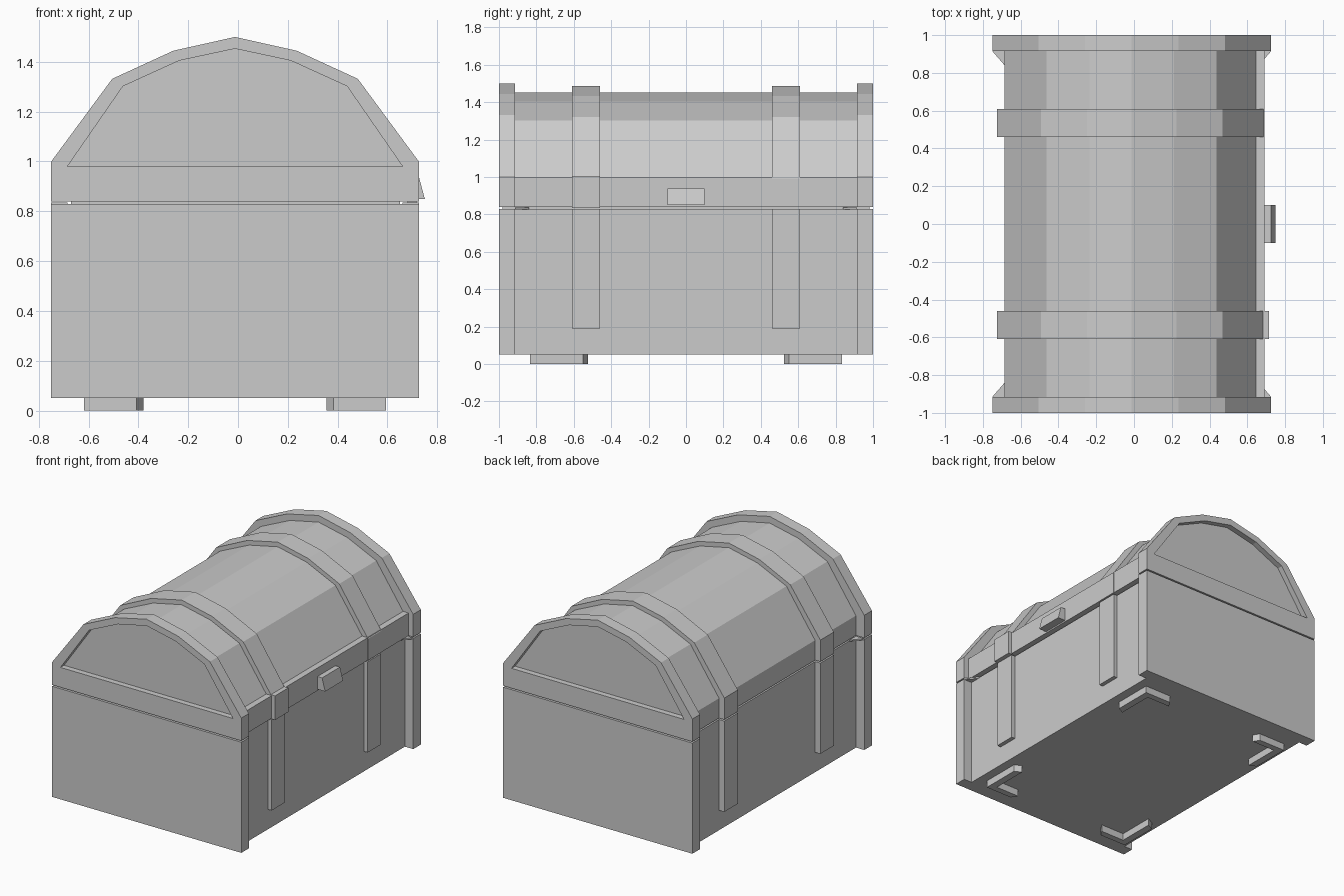
import bpy, bmesh

if "Cube" in bpy.data.objects:
    bpy.data.objects.remove(bpy.data.objects["Cube"])

CX = -0.012  # chest axis in x (the latch shifts the bounds)


def finish(name, bm):
    bmesh.ops.recalc_face_normals(bm, faces=bm.faces)
    mesh = bpy.data.meshes.new(name)
    bm.to_mesh(mesh)
    bm.free()
    obj = bpy.data.objects.new(name, mesh)
    bpy.context.collection.objects.link(obj)
    return obj


def prism(name, pts, lo, hi, axis='y'):
    """Extrude an (x, z) profile along y, or an (x, y) profile along z."""
    bm = bmesh.new()
    put = (lambda p, t: (p[0], t, p[1])) if axis == 'y' else (lambda p, t: (p[0], p[1], t))
    a = [bm.verts.new(put(p, lo)) for p in pts]
    b = [bm.verts.new(put(p, hi)) for p in pts]
    bm.faces.new(a)
    bm.faces.new(b)
    n = len(pts)
    for i in range(n):
        j = (i + 1) % n
        bm.faces.new((a[i], a[j], b[j], b[i]))
    return finish(name, bm)


def box(name, x, y, z):
    return prism(name, [(x[0], z[0]), (x[1], z[0]), (x[1], z[1]), (x[0], z[1])], *y)


def arch(half):
    """Mirror the left half of an arch (last point is the apex)."""
    left = [(CX + x, z) for x, z in half]
    return left + [(CX - x, z) for x, z in half[-2::-1]]


outer = arch([(-0.738, 0.84), (-0.738, 1.0), (-0.493, 1.332), (-0.247, 1.445), (0, 1.5)])
inner = arch([(-0.673, 0.98), (-0.45, 1.302), (-0.224, 1.405), (0, 1.453)])
body = arch([(-0.673, 0.84), (-0.673, 0.98), (-0.45, 1.302), (-0.224, 1.405), (0, 1.453)])
strap = arch([(-0.714, 0.84), (-0.714, 0.992), (-0.48, 1.32), (-0.238, 1.434), (0, 1.486)])


def lid_end(name, s):
    """Arched end plate with a recessed panel on its outer face."""
    bm = bmesh.new()

    def loop(pts, y):
        return [bm.verts.new((x, s * y, z)) for x, z in pts]

    back, front = loop(outer, 0.915), loop(outer, 1.0)
    rim, floor = loop(inner, 1.0), loop(inner, 0.96)
    bm.faces.new(back)
    bm.faces.new(floor)
    for a, b in ((back, front), (rim, floor)):
        for i in range(len(a)):
            j = (i + 1) % len(a)
            bm.faces.new((a[i], a[j], b[j], b[i]))
    for i in range(6):
        bm.faces.new((front[i + 1], front[i + 2], rim[i + 1], rim[i]))
    bm.faces.new((front[0], front[1], rim[0], rim[6], front[7], front[8]))
    finish(name, bm)


# Base, lid shell and the seam between them
box("base_body", (-0.685, 0.661), (-0.915, 0.915), (0.05, 0.83))
box("seam_core", (-0.67, 0.65), (-0.98, 0.98), (0.825, 0.845))
prism("lid_body", body, -0.915, 0.915)
box("lid_front_rail", (0.6, 0.69), (-0.915, 0.915), (0.84, 1.0))

# Latch with a sloped face
prism("latch", [(0.68, 0.85), (0.75, 0.85), (0.726, 0.94), (0.68, 0.94)], -0.1, 0.1)

for s, side in ((-1, "front"), (1, "back")):
    # End plates
    y = sorted((s * 0.915, s * 1.0))
    box(side + "_base_end", (-0.75, 0.726), y, (0.05, 0.83))
    lid_end(side + "_lid_end", s)

    # Straps over the lid and down both sides of the base
    y = sorted((s * 0.46, s * 0.61))
    prism(side + "_lid_strap", [(min(px, 0.692), pz) for px, pz in strap], *y)
    box(side + "_base_strap_left", (-0.726, -0.67), y, (0.19, 0.83))
    box(side + "_base_strap_right", (0.65, 0.69), y, (0.19, 0.83))

    for m, hand in ((-1, "left"), (1, "right")):
        # Rim gussets in the inner corners of the seam
        tri = [(CX + m * 0.738, s * 0.915), (CX + m * 0.673, s * 0.915), (CX + m * 0.673, s * 0.84)]
        prism(f"{side}_{hand}_rim_gusset", tri, 0.826, 0.836, 'z')

        # L-shaped feet with slanted ends, corner pointing outwards
        ell = [(0.606, 0.835), (0.396, 0.835), (0.368, 0.79),
               (0.555, 0.79), (0.555, 0.525), (0.606, 0.55)]
        prism(f"{side}_{hand}_foot", [(CX + m * px, s * py) for px, py in ell], 0, 0.05, 'z')

# Raised clasp plate where the front strap crosses the rail
box("front_strap_plate", (0.68, 0.716), (-0.61, -0.46), (0.835, 1.005))
